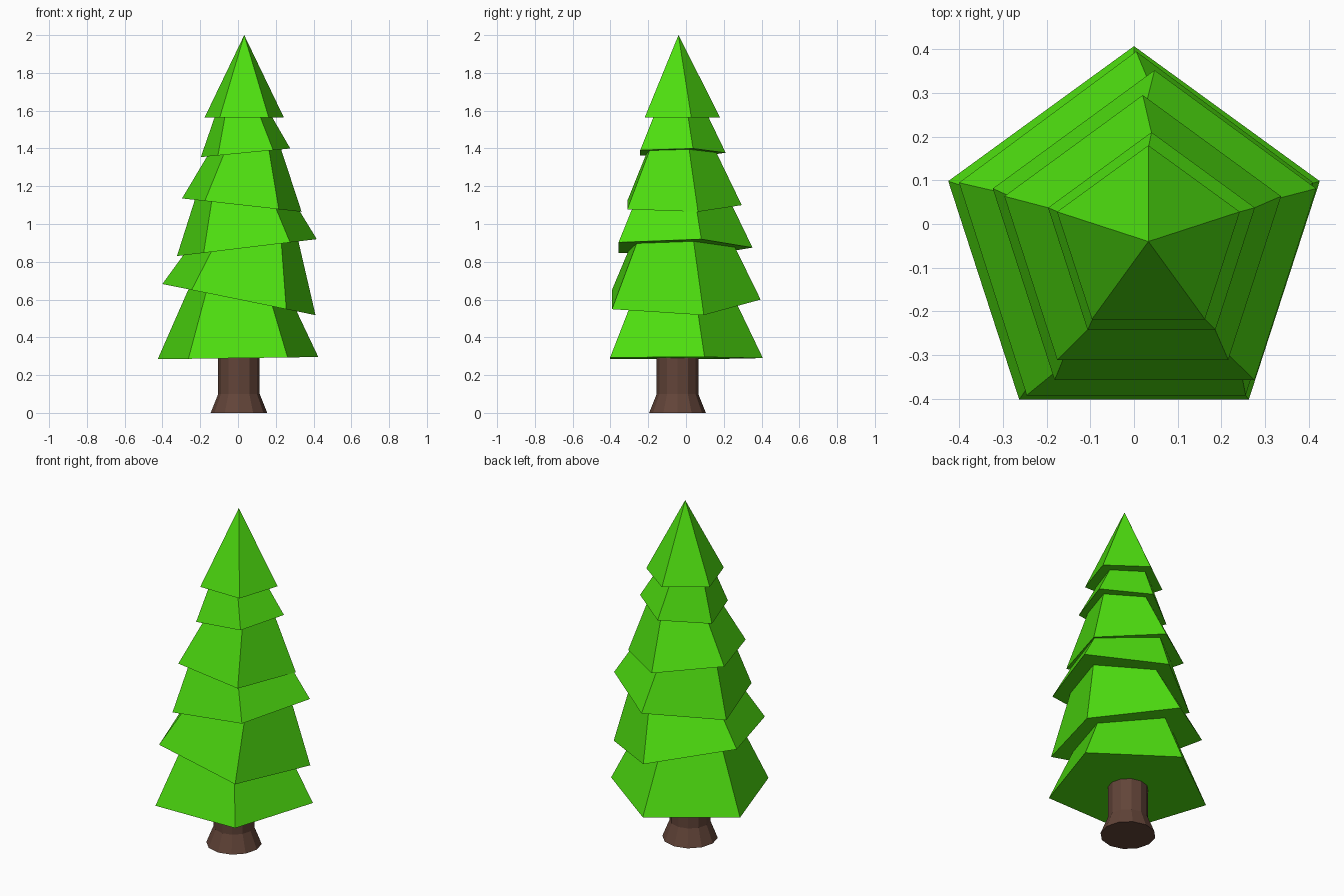
import bpy
import bmesh
from math import cos, sin, pi, radians
from mathutils import Matrix

cube = bpy.data.objects.get("Cube")
if cube:
    bpy.data.objects.remove(cube, do_unlink=True)


def make_material(name, color):
    mat = bpy.data.materials.new(name)
    mat.use_nodes = True
    mat.diffuse_color = color
    mat.node_tree.nodes["Principled BSDF"].inputs["Base Color"].default_value = color
    return mat


def stacked_rings(name, sides, rings, mat, place):
    """Closed solid through (radius, height) rings; radius 0 makes a tip."""
    bm = bmesh.new()
    loops = []
    for radius, z in rings:
        count = sides if radius else 1
        loops.append([bm.verts.new((radius * cos(pi / 2 + 2 * pi * i / sides),
                                    radius * sin(pi / 2 + 2 * pi * i / sides), z))
                      for i in range(count)])
    for low, high in zip(loops, loops[1:]):
        for i in range(sides):
            j = (i + 1) % sides
            if len(high) == 1:
                bm.faces.new((low[i], low[j], high[0]))
            else:
                bm.faces.new((low[i], low[j], high[j], high[i]))
    for loop in (loops[0], loops[-1]):
        if len(loop) > 1:
            bm.faces.new(loop)
    bm.transform(place)
    bmesh.ops.recalc_face_normals(bm, faces=bm.faces)
    mesh = bpy.data.meshes.new(name)
    bm.to_mesh(mesh)
    bm.free()
    mesh.materials.append(mat)
    obj = bpy.data.objects.new(name, mesh)
    bpy.context.collection.objects.link(obj)
    return obj


leaf_green = make_material("leaf green", (0.076, 0.73, 0.005, 1))
bark_brown = make_material("bark brown", (0.122, 0.058, 0.04, 1))

# Trunk with a flared foot
stacked_rings("trunk", 12, [(0.15, 0), (0.11, 0.1), (0.11, 0.4)], bark_brown,
              Matrix.Translation((0.005, -0.045, 0)))

# Five-sided foliage tiers: centre x, base height, radius, tilt in degrees
tiers = [
    (0.0, 0.29, 0.447, -0.8),
    (0.005, 0.60, 0.435, 11.5),
    (0.047, 0.875, 0.392, -6.9),
    (0.02, 1.10, 0.335, 6.4),
    (0.04, 1.377, 0.25, -5.5),
    (0.033, 1.565, 0.22, 0),
]
TAPER = 0.48
for n, (x, z, radius, tilt) in enumerate(tiers):
    place = Matrix.Translation((x, -0.04, z)) @ Matrix.Rotation(radians(tilt), 4, 'Y')
    if n + 1 < len(tiers):
        # The cut-off top hides inside the next tier
        height = tiers[n + 1][1] - z + 0.13
        top = (radius - TAPER * height, height)
    else:
        top = (0, 2 - z)
    stacked_rings(f"foliage_tier_{n + 1}", 5, [(radius, 0), top], leaf_green, place)
